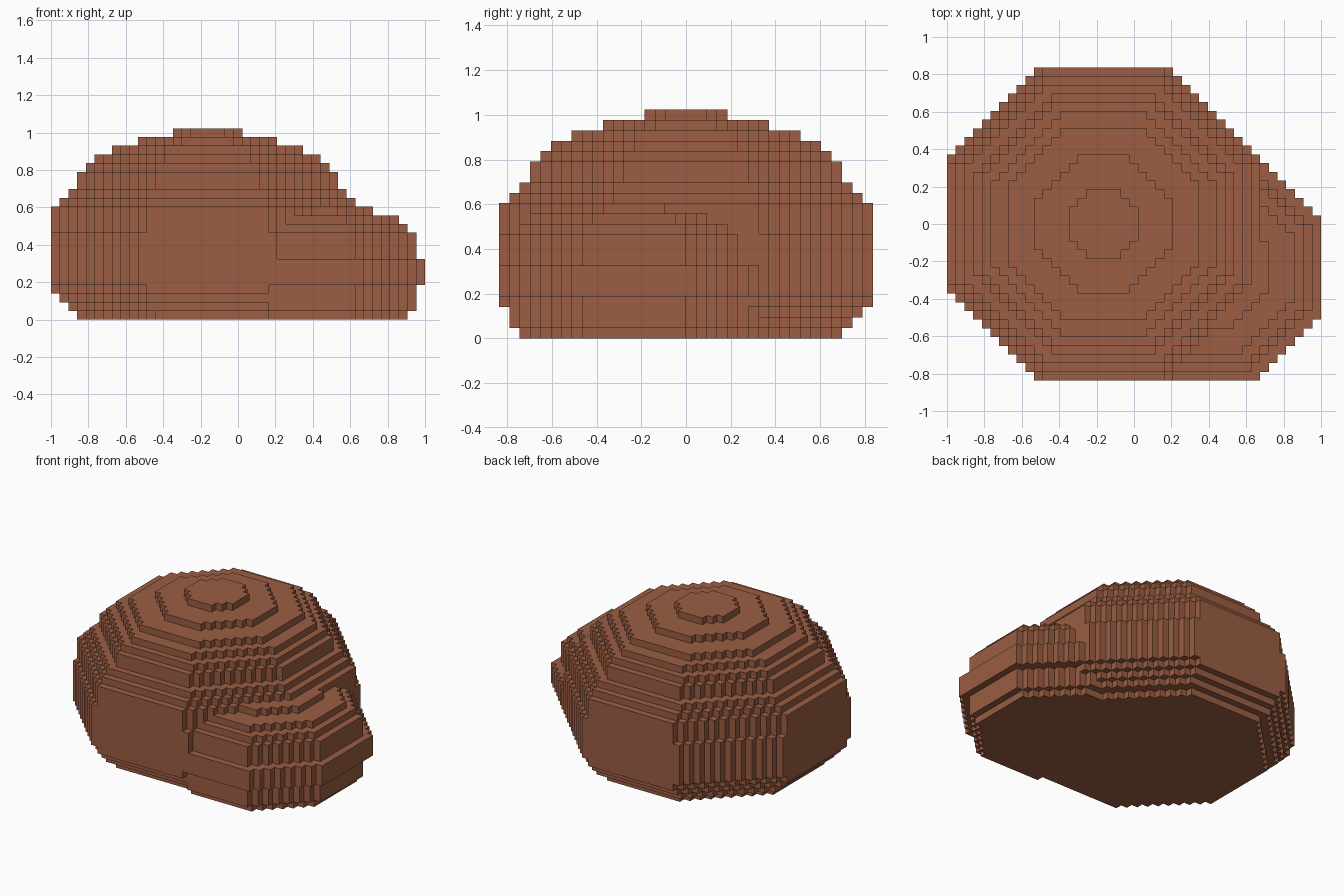
import bpy, bmesh

if "Cube" in bpy.data.objects:
    bpy.data.objects.remove(bpy.data.objects["Cube"])

V = 2 / 43  # block size

brown = bpy.data.materials.new("earth brown")
brown.diffuse_color = (0.325, 0.110, 0.056, 1)
brown.use_nodes = True
brown.node_tree.nodes["Principled BSDF"].inputs["Base Color"].default_value = brown.diffuse_color

# Half width of each layer, bottom to top, in blocks
DOME = [15, 16, 17] + [18] * 10 + [17, 16, 15, 15, 14, 13, 11, 8, 4]
LUMP = [11, 12, 12, 12, 13, 13, 13, 12, 12, 12, 11, 10, 7]


def octagon_stack(radii, cx, cy, wide_layers):
    """Blocks of stacked octagons; wide_layers have a slightly fuller corner."""
    cells = set()
    for k, r in enumerate(radii):
        corner = round(r * 1.4142) + (1 if k in wide_layers else 0)
        for i in range(-r, r):
            for j in range(-r, r):
                if abs(i + 0.5) + abs(j + 0.5) <= corner - 1 + 0.01:
                    cells.add((cx + i, cy + j, k))
    return cells


# Quad corners for each exposed direction, counter-clockwise from outside
SIDES = {
    (1, 0, 0): ((1, 0, 0), (1, 1, 0), (1, 1, 1), (1, 0, 1)),
    (-1, 0, 0): ((0, 0, 0), (0, 0, 1), (0, 1, 1), (0, 1, 0)),
    (0, 1, 0): ((0, 1, 0), (0, 1, 1), (1, 1, 1), (1, 1, 0)),
    (0, -1, 0): ((0, 0, 0), (1, 0, 0), (1, 0, 1), (0, 0, 1)),
    (0, 0, 1): ((0, 0, 1), (1, 0, 1), (1, 1, 1), (0, 1, 1)),
    (0, 0, -1): ((0, 0, 0), (0, 1, 0), (1, 1, 0), (1, 0, 0)),
}


def build(name, cells, solid):
    """Skin the blocks, leaving out faces hidden by any solid block."""
    bm = bmesh.new()
    verts = {}

    def vert(p):
        if p not in verts:
            verts[p] = bm.verts.new(((p[0] - 3.5) * V, p[1] * V, p[2] * V))
        return verts[p]

    for x, y, z in sorted(cells):
        for (dx, dy, dz), quad in SIDES.items():
            if (x + dx, y + dy, z + dz) not in solid:
                bm.faces.new([vert((x + a, y + b, z + c)) for a, b, c in quad])
    mesh = bpy.data.meshes.new(name)
    bm.to_mesh(mesh)
    bm.free()
    mesh.materials.append(brown)
    bpy.context.collection.objects.link(bpy.data.objects.new(name, mesh))


# Main dome and the lower lump growing from its front right corner
dome = octagon_stack(DOME, 0, 0, range(4, 10))
lump = octagon_stack(LUMP, 12, -5, range(4, 7)) - dome
build("main_dome", dome, dome | lump)
build("side_lump", lump, dome | lump)
